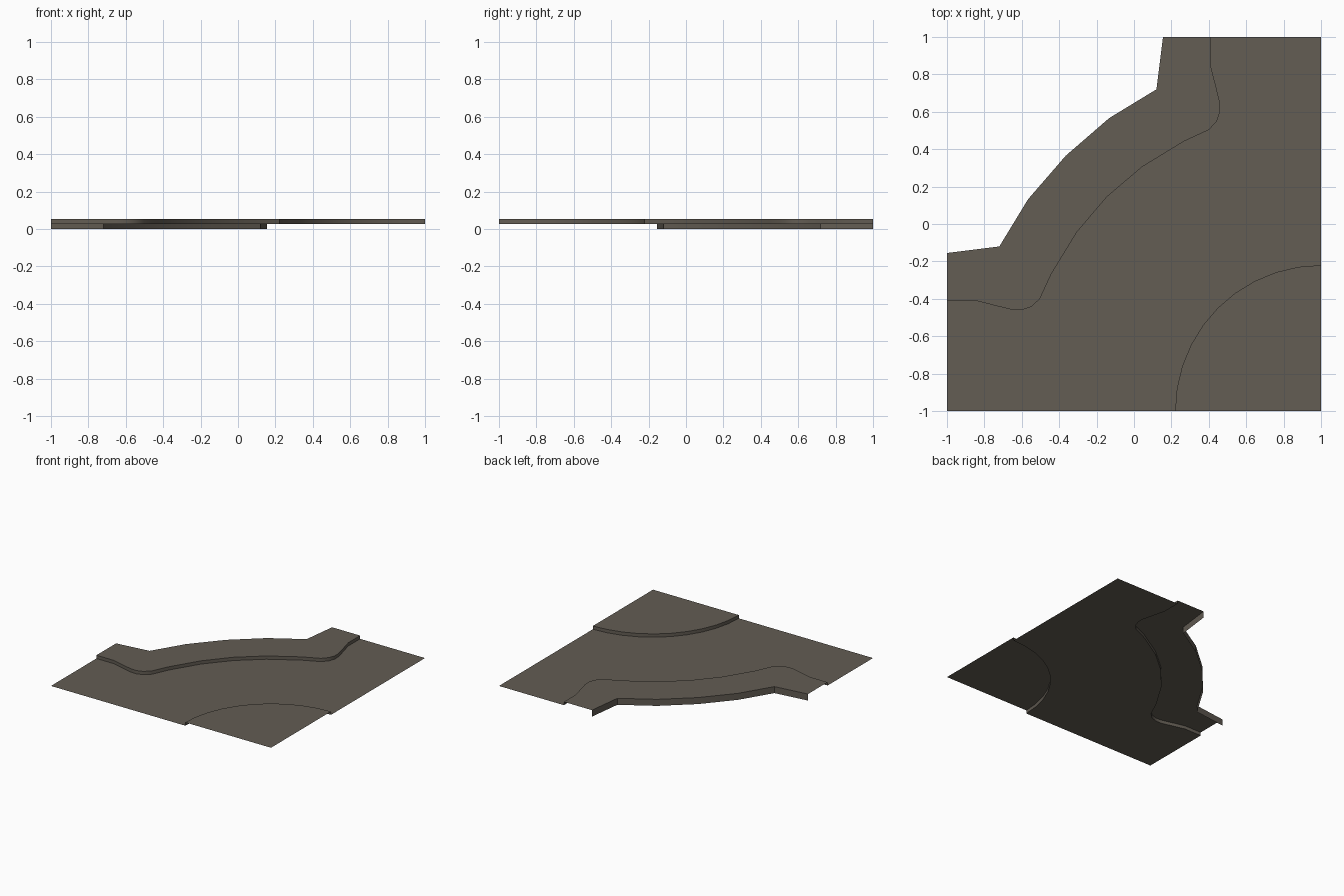
import bpy, bmesh, math

if "Cube" in bpy.data.objects:
    bpy.data.objects.remove(bpy.data.objects["Cube"])

ROAD_Z, TOP_Z = 0.0265, 0.0535

stone = bpy.data.materials.new("warm_grey_paving")
stone.diffuse_color = (0.125, 0.109, 0.088, 1)
stone.use_nodes = True
stone.node_tree.nodes["Principled BSDF"].inputs["Base Color"].default_value = stone.diffuse_color


def mirrored(half):
    """Complete a half path by reflecting it over the tile's diagonal."""
    return [(-y, -x) for x, y in half] + [p for p in reversed(half) if abs(p[0] + p[1]) > 1e-4]


def build(name, outline, z, walls=()):
    """Flat plate facing up, plus walls that face right of their path."""
    bm = bmesh.new()
    top = bm.faces.new([bm.verts.new((x, y, z)) for x, y in outline])
    top.normal_update()
    if top.normal.z < 0:
        top.normal_flip()
    for path, z0, z1 in walls:
        low = [bm.verts.new((x, y, z0)) for x, y in path]
        high = [bm.verts.new((x, y, z1)) for x, y in path]
        for i in range(len(path) - 1):
            bm.faces.new((low[i], low[i + 1], high[i + 1], high[i]))
    bmesh.ops.remove_doubles(bm, verts=bm.verts, dist=1e-5)
    me = bpy.data.meshes.new(name)
    bm.to_mesh(me)
    bm.free()
    me.materials.append(stone)
    ob = bpy.data.objects.new(name, me)
    bpy.context.collection.objects.link(ob)
    bpy.context.view_layer.objects.active = ob
    ob.select_set(True)
    bpy.ops.object.shade_smooth_by_angle(angle=math.radians(35))
    ob.select_set(False)


# Paths run from the left edge of the tile to the back edge
kerb = mirrored([(0.41, 1), (0.41, 0.845), (0.437, 0.74), (0.459, 0.65), (0.46, 0.6),
                 (0.443, 0.55), (0.40, 0.503), (0.267, 0.442), (0.043, 0.305), (-0.145, 0.145)])
outer = mirrored([(0.155, 1), (0.12, 0.72), (-0.133, 0.566), (-0.365, 0.365)])
arc = [(1 - 0.78 * math.cos(a), -1 + 0.78 * math.sin(a))
       for a in (math.radians(9 * i) for i in range(11))]

# Road surface between the two kerbs
build("road", kerb + [(1, 1)] + arc[::-1] + [(-1, -1)], ROAD_Z)
# Raised outer pavement with kerb and full-height outer skirt
build("outer_pavement", kerb + outer[::-1], TOP_Z,
      [(kerb, ROAD_Z, TOP_Z), (outer[::-1], 0, TOP_Z)])
# Raised inner corner pavement with its kerb
build("corner_pavement", arc + [(1, -1)], TOP_Z, [(arc[::-1], ROAD_Z, TOP_Z)])
